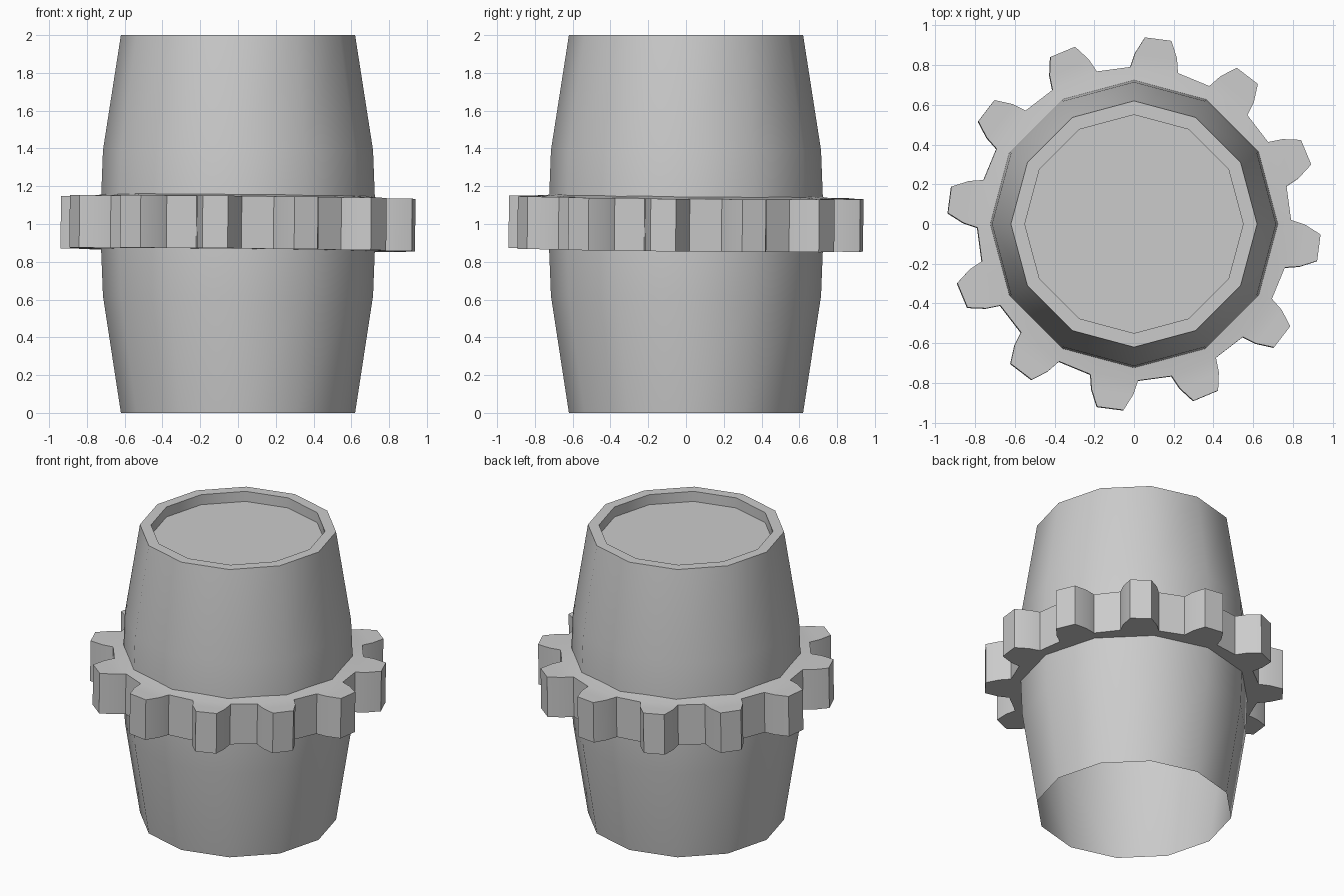
import bpy, bmesh
from math import sin, cos, radians

if "Cube" in bpy.data.objects:
    bpy.data.objects.remove(bpy.data.objects["Cube"])


def make_object(name, bm, angle):
    bmesh.ops.recalc_face_normals(bm, faces=bm.faces)
    mesh = bpy.data.meshes.new(name)
    bm.to_mesh(mesh)
    bm.free()
    obj = bpy.data.objects.new(name, mesh)
    bpy.context.collection.objects.link(obj)
    bpy.ops.object.select_all(action='DESELECT')
    obj.select_set(True)
    bpy.context.view_layer.objects.active = obj
    bpy.ops.object.shade_smooth_by_angle(angle=radians(angle))
    return obj


def bridge(bm, a, b):
    n = len(a)
    for i in range(n):
        bm.faces.new((a[i], a[(i + 1) % n], b[(i + 1) % n], b[i]))


def ring(bm, polar, z):
    return [bm.verts.new((r * cos(t), r * sin(t), z)) for r, t in polar]


# Barrel: twelve-sided shell, open underneath, with a rim and recessed lid
bm = bmesh.new()
profile = [(0.62, 0), (0.715, 0.62), (0.73, 1.0), (0.715, 1.39),
           (0.62, 2.0), (0.55, 2.0), (0.55, 1.93)]
rings = [ring(bm, [(r, radians(30 * i)) for i in range(12)], z) for r, z in profile]
for a, b in zip(rings, rings[1:]):
    bridge(bm, a, b)
bm.faces.new(rings[-1])
barrel = make_object("barrel", bm, 35)
# the open shell must face outwards
side = barrel.data.polygons[0]
if side.normal.dot(side.center) < 0:
    barrel.data.flip_normals()

# Gear ring: twelve tapered teeth around the barrel, slightly tilted
TEETH = 12
HALF = 0.139
tooth = [(0.79, -8.8), (0.86, -7.1), (0.94, -4.1),
         (0.94, 4.1), (0.86, 7.1), (0.79, 8.8)]
outer, root, inner = [], [], []
for k in range(TEETH):
    for r, a in tooth:
        t = radians(30 * k - 7.4 + a)
        outer.append((r, t))
        inner.append((0.69, t))
bm = bmesh.new()
out_top, out_bot = ring(bm, outer, HALF), ring(bm, outer, -HALF)
in_top, in_bot = ring(bm, inner, HALF + 0.012), ring(bm, inner, -HALF)
n = len(tooth)
bridge(bm, out_bot, out_top)
bridge(bm, in_top, in_bot)
for o, i in ((out_top, in_top), (out_bot, in_bot)):
    for k in range(TEETH):
        s, e = k * n, k * n + n - 1
        nxt = (e + 1) % len(o)
        bm.faces.new((o[s], o[e], i[e], *i[s:e][::-1]))   # ring under the tooth
        bm.faces.new((o[e], o[nxt], i[nxt], i[e]))        # ring under the gap
        bm.faces.new((o[s], o[s + 1], o[s + 4], o[e]))    # tooth foot
        bm.faces.new(o[s + 1:s + 5])                      # tooth tip
gear = make_object("gear_ring", bm, 30)
gear.location.z = 1.002
gear.rotation_euler = (-0.0095, 0.0095, 0)
